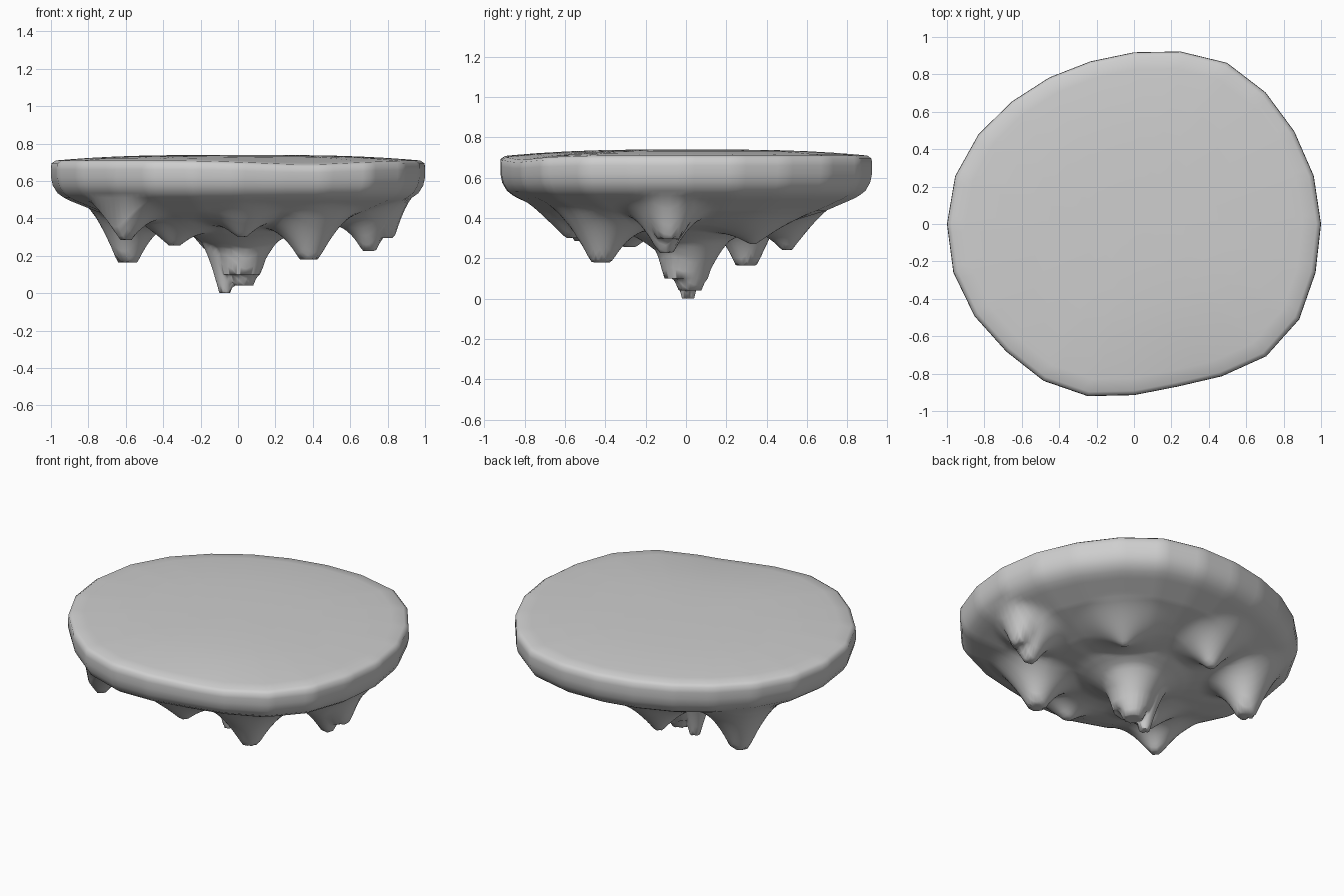
import bpy, bmesh, math
from mathutils import Vector

cube = bpy.data.objects.get("Cube")
if cube:
    bpy.data.objects.remove(cube, do_unlink=True)

# Plan outline: radius every 15 degrees, starting at +x
OUTLINE = [1, .995, .99, .995, .995, .955, .918, .9, .905, .925, .96, .99,
           1, 1, .985, .965, .968, .953, .915, .9, .94, 1, 1.02, 1.005]
# Underside slope: (fraction of radius, height)
SLOPE = [(0, .31), (.3, .33), (.5, .365), (.75, .435), (.9, .495)]
# Rim from underside to top: (fraction of radius, height)
RIM = [(.93, .51), (.965, .535), (.99, .575), (1, .62), (1, .66), (.998, .694)]
# Hanging rock: x, y, tip height, spread, blunt fraction
SPIKES = [
    (.01, 0, .2, .36, .3),         # flare of the main root
    (.015, 0, .1, .21, .52),       # main root
    (.025, .02, .04, .28, .2),     # main root lower end
    (-.07, .01, 0, .19, .16),      # main root tip
    (.38, -.42, .18, .28, .18),
    (.7, -.1, .225, .24, .15),
    (.775, -.08, .295, .17, .36),
    (-.59, .3, .165, .27, .2),
    (-.16, .5, .24, .26, .1),
    (-.34, -.28, .255, .26, .12),
    (-.6, -.52, .285, .27, .12),
    (.02, -.57, .3, .25, .1),
    (.35, .33, .27, .3, .05),
]
SEGMENTS, RINGS = 144, 54


def lerp_table(table, t):
    for (a, za), (b, zb) in zip(table, table[1:]):
        if t <= b:
            return za + (zb - za) * (t - a) / (b - a)
    return table[-1][1]


def outline(s):
    # straight chords between the outline corners
    f = s / SEGMENTS * len(OUTLINE)
    i = int(f)
    a, b = [Vector((math.cos(k * math.tau / len(OUTLINE)),
                    math.sin(k * math.tau / len(OUTLINE)))) * OUTLINE[k % len(OUTLINE)]
            for k in (i, i + 1)]
    return a.lerp(b, f - i)


def underside(x, y, t):
    base = lerp_table(SLOPE, t)
    low = base
    for sx, sy, tip, spread, blunt in SPIKES:
        d = math.hypot(x - sx, y - sy) / spread
        if d < 1:
            f = min(1, (1 - d) / (1 - blunt)) ** 2
            low = min(low, base + (tip - base) * f)
    return low


def dip(x, y):
    # worn front edge of the top
    return .03 * max(0, 1 - math.hypot(x - .4, y + .95) / .85) ** 2


def top_height(x, y, t):
    return .74 - .033 * t ** 3 - dip(x, y)


# Island: rings run from the bottom centre, round the rim, to the top centre
bm = bmesh.new()
rings = [("under", .9 * i / RINGS) for i in range(1, RINGS + 1)]
rings += [("rim", i) for i in range(len(RIM))]
rings += [("top", t) for t in (.975, .9, .8, .65, .5, .25)]
grid = []
for kind, value in rings:
    ring = []
    for s in range(SEGMENTS):
        t = RIM[value][0] if kind == "rim" else value
        x, y = outline(s) * t
        if kind == "under":
            z = underside(x, y, t)
        elif kind == "rim":
            z = RIM[value][1] - dip(x, y) * value / len(RIM)
        else:
            z = top_height(x, y, t)
        ring.append(bm.verts.new((x, y, z)))
    grid.append(ring)
for a, b in zip(grid, grid[1:]):
    for s in range(SEGMENTS):
        n = (s + 1) % SEGMENTS
        bm.faces.new((a[s], a[n], b[n], b[s]))
bottom = bm.verts.new((0, 0, underside(0, 0, 0)))
top = bm.verts.new((0, 0, top_height(0, 0, 0)))
for s in range(SEGMENTS):
    n = (s + 1) % SEGMENTS
    bm.faces.new((bottom, grid[0][n], grid[0][s]))
    bm.faces.new((top, grid[-1][s], grid[-1][n]))
bmesh.ops.recalc_face_normals(bm, faces=bm.faces)

mesh = bpy.data.meshes.new("floating_island")
bm.to_mesh(mesh)
bm.free()
island = bpy.data.objects.new("floating_island", mesh)
bpy.context.collection.objects.link(island)

# Plain grey stone
stone = bpy.data.materials.new("grey_stone")
stone.use_nodes = True
colour = (.62, .62, .62, 1)
stone.diffuse_color = colour
stone.node_tree.nodes["Principled BSDF"].inputs["Base Color"].default_value = colour
mesh.materials.append(stone)

bpy.ops.object.select_all(action='DESELECT')
island.select_set(True)
bpy.context.view_layer.objects.active = island
bpy.ops.object.shade_smooth_by_angle(angle=math.radians(70))
